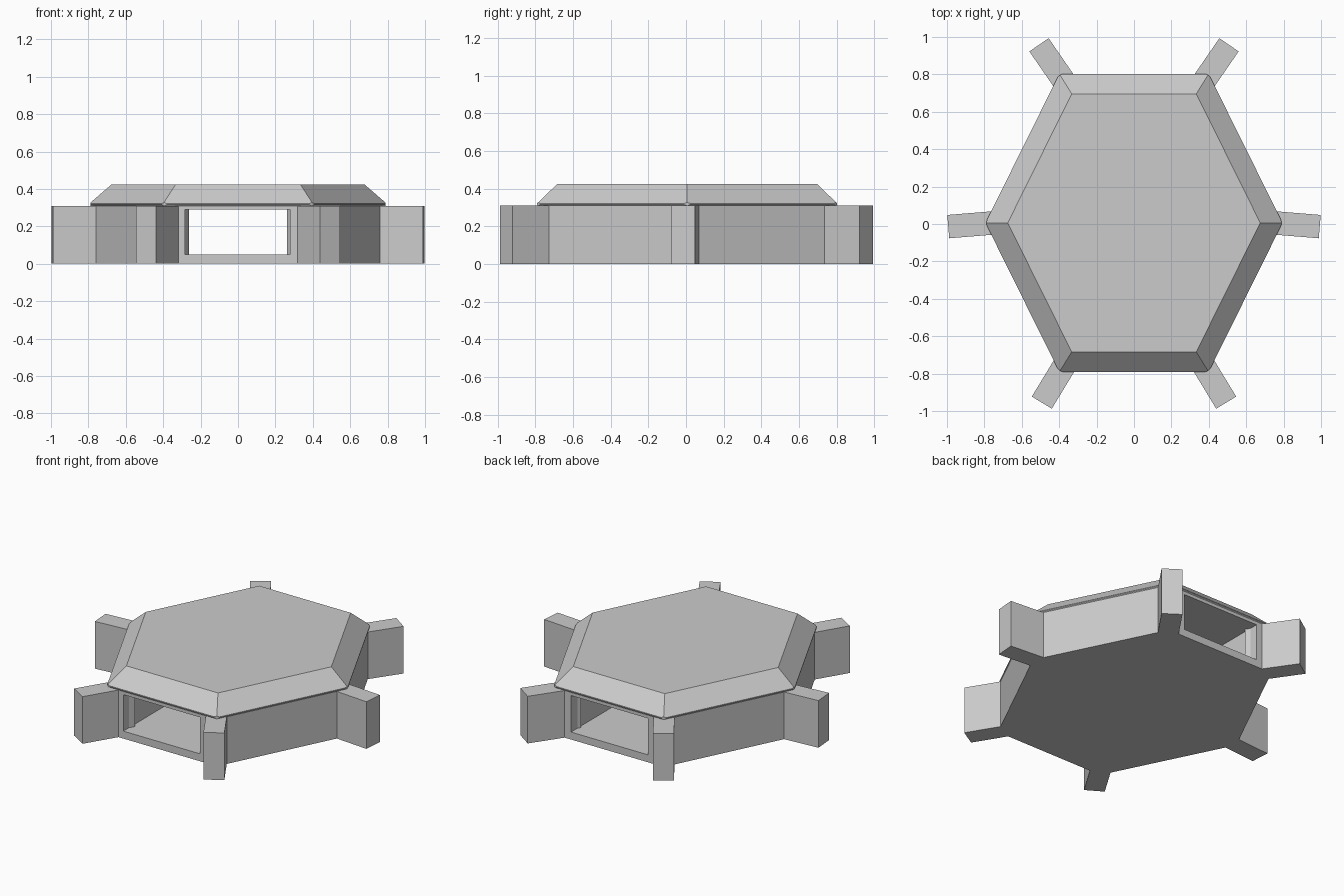
import bpy, bmesh, math
from mathutils import Matrix, Vector

default = bpy.data.objects.get("Cube")
if default:
    bpy.data.objects.remove(default, do_unlink=True)

grey = bpy.data.materials.new("plain_grey")
grey.use_nodes = True
colour = (0.6, 0.6, 0.6, 1)
grey.diffuse_color = colour
grey.node_tree.nodes["Principled BSDF"].inputs["Base Color"].default_value = colour

CENTRE_Y = 0.006
LEG_TOP = 0.31
TOP_HALF, TOP_TIP, TOP_DEPTH = 0.333, 0.675, 0.69


def make_object(name, bm):
    bmesh.ops.recalc_face_normals(bm, faces=bm.faces)
    mesh = bpy.data.meshes.new(name)
    bm.to_mesh(mesh)
    bm.free()
    mesh.materials.append(grey)
    obj = bpy.data.objects.new(name, mesh)
    bpy.context.collection.objects.link(obj)
    return obj


def hexagon(grow):
    """Corners of the top outline with every side pushed out by grow."""
    slope = (TOP_TIP - TOP_HALF) / TOP_DEPTH
    tip = TOP_TIP + grow * math.hypot(1, slope)
    depth = TOP_DEPTH + grow
    half = tip - depth * slope
    return [(tip, 0), (half, depth), (-half, depth),
            (-tip, 0), (-half, -depth), (half, -depth)]


def hex_solid(name, levels, corner_radius=0):
    """Stack of hexagon rings given as (grow, z), closed at both ends."""
    bm = bmesh.new()
    rings = [[bm.verts.new((x, y + CENTRE_Y, z)) for x, y in hexagon(grow)]
             for grow, z in levels]
    bm.faces.new(rings[0])
    bm.faces.new(rings[-1])
    uprights = []
    for low, high in zip(rings, rings[1:]):
        for i in range(6):
            j = (i + 1) % 6
            bm.faces.new((low[i], low[j], high[j], high[i]))
            uprights.append(bm.edges.get((low[i], high[i])))
    if corner_radius:
        bmesh.ops.bevel(bm, geom=uprights, affect='EDGES', segments=6,
                        profile=0.5, offset=corner_radius * math.tan(math.pi / 6))
    return make_object(name, bm)


def box(name, size, matrix):
    bm = bmesh.new()
    bmesh.ops.create_cube(bm, size=1)
    bmesh.ops.scale(bm, vec=size, verts=bm.verts)
    bm.transform(matrix)
    return make_object(name, bm)


def cut(target, tool, operation):
    tool.hide_render = True
    mod = target.modifiers.new("cut", 'BOOLEAN')
    mod.operation, mod.solver, mod.object = operation, 'EXACT', tool
    bpy.context.view_layer.objects.active = target
    bpy.ops.object.modifier_apply(modifier=mod.name)
    bpy.data.objects.remove(tool, do_unlink=True)


# Body with a straight tunnel from front to back
body = hex_solid("body", [(0.104, 0), (0.104, LEG_TOP)])
tunnel = box("tunnel_cutter", (0.56, 3, 0.24),
             Matrix.Translation((-0.003, 0, 0.169)))
cut(body, tunnel, 'DIFFERENCE')

# Sloped lid with rounded rim corners
lid = hex_solid("lid", [(0.102, LEG_TOP), (0.107, 0.316), (0.107, 0.322), (0, 0.425)])
rounder = hex_solid("rim_cutter", [(0.108, 0.2), (0.108, 0.6)], 0.05)
cut(lid, rounder, 'INTERSECT')

# Six legs: outer end centre and heading, mirrored left and right
LEG_WIDTH, LEG_LENGTH = 0.125, 0.34
for place, end, heading in (("front", (0.493, -0.955), -58.7),
                            ("middle", (0.993, -0.014), -4.7),
                            ("back", (0.508, 0.958), 55.4)):
    for side, sign in (("left", 1), ("right", -1)):
        angle = math.radians(heading if sign > 0 else 180 - heading)
        out = Vector((math.cos(angle), math.sin(angle), 0))
        centre = Vector((sign * end[0], end[1], LEG_TOP / 2)) - out * LEG_LENGTH / 2
        # Middle legs stop short of the tunnel; the others are cut to clear it
        box(f"{place}_{side}_leg", (LEG_LENGTH, LEG_WIDTH, LEG_TOP),
            Matrix.Translation(centre) @ Matrix.Rotation(angle, 4, 'Z'))
